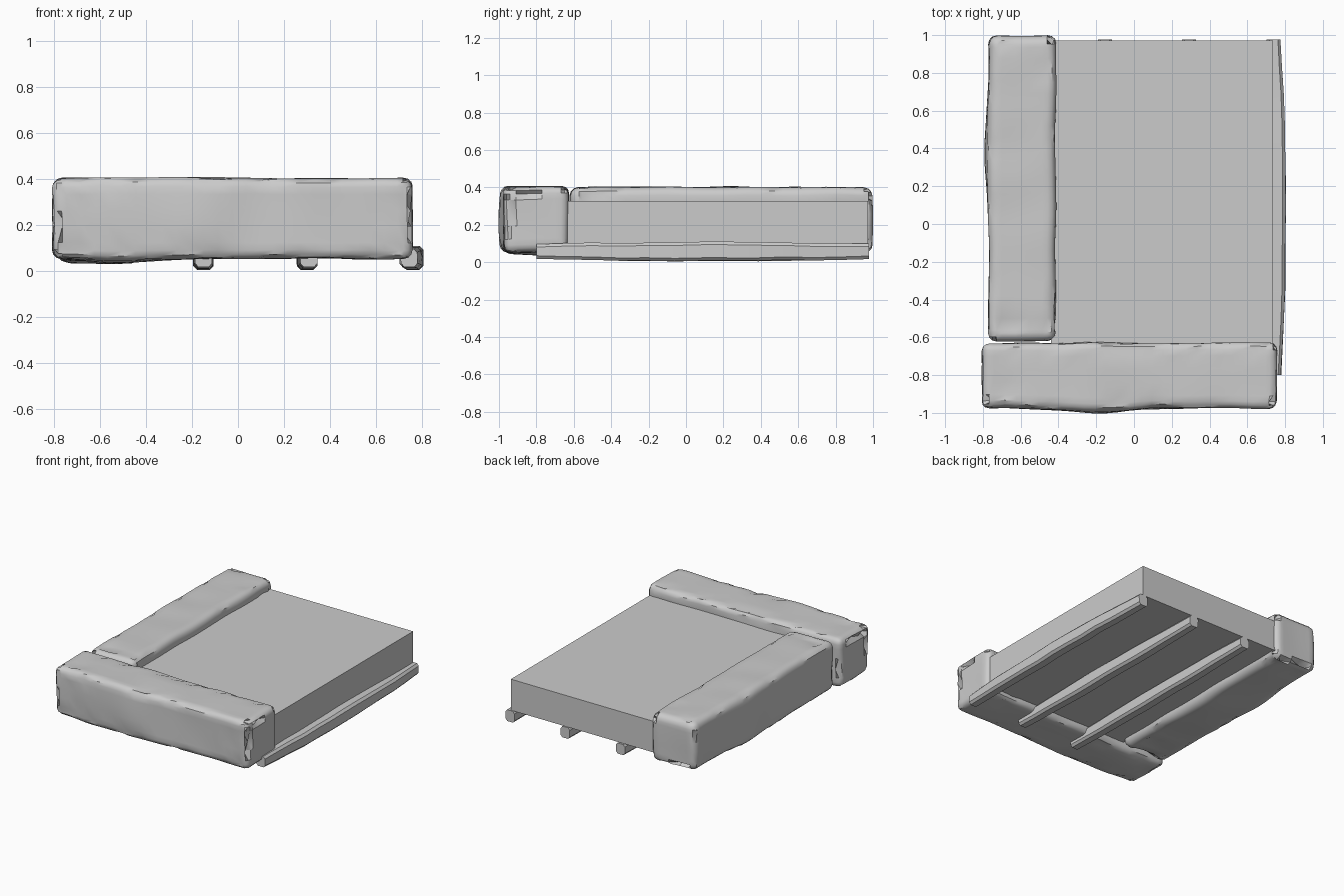
import bpy, bmesh, math, random
from mathutils import Vector, noise

if "Cube" in bpy.data.objects:
    bpy.data.objects.remove(bpy.data.objects["Cube"])


def link(bm, name, smooth=True):
    mesh = bpy.data.meshes.new(name)
    bm.to_mesh(mesh)
    bm.free()
    obj = bpy.data.objects.new(name, mesh)
    bpy.context.collection.objects.link(obj)
    if smooth:
        bpy.ops.object.select_all(action='DESELECT')
        obj.select_set(True)
        bpy.context.view_layer.objects.active = obj
        bpy.ops.object.shade_smooth_by_angle(angle=math.radians(35))
    return obj


def box(lo, hi):
    lo, hi = Vector(lo), Vector(hi)
    bm = bmesh.new()
    bmesh.ops.create_cube(bm, size=1)
    for v in bm.verts:
        v.co = (lo + hi) / 2 + v.co * (hi - lo)
    return bm


def slice_box(bm, lo, hi, counts):
    # adds loop cuts along every axis
    for axis, n in enumerate(counts):
        for i in range(1, n):
            co, no = Vector((0, 0, 0)), Vector((0, 0, 0))
            co[axis] = lo[axis] + (hi[axis] - lo[axis]) * i / n
            no[axis] = 1
            bmesh.ops.bisect_plane(bm, geom=bm.verts[:] + bm.edges[:] + bm.faces[:],
                                   plane_co=co, plane_no=no)


def rough_stone(name, lo, hi, counts, bevel, bulges, seed):
    bm = box(lo, hi)
    bmesh.ops.bevel(bm, geom=bm.edges[:], offset=bevel, segments=3,
                    profile=0.5, affect='EDGES')
    slice_box(bm, lo, hi, counts)
    lo, hi = Vector(lo), Vector(hi)
    mid, half = (lo + hi) / 2, (hi - lo) / 2
    rng = random.Random(seed)
    offset = Vector((seed * 7.3, seed * 3.1, 0))
    for v in bm.verts:
        co = v.co.copy()
        v.co += noise.noise_vector(co * 4 + offset) * 0.009
        rel = Vector([(co[i] - mid[i]) / half[i] for i in range(3)])
        # small chips along the rims
        if sum(abs(r) > 0.75 for r in rel) >= 2 and rng.random() < 0.12:
            v.co += (mid - co) * Vector((abs(rel.x) > .97, abs(rel.y) > .97, abs(rel.z) > .9)) * 0.06
        # broad swellings on one side
        for centre, radius, push in bulges:
            push = Vector(push)
            side = max(0, rel.dot(push.normalized()))
            d = (co - Vector(centre)).length / radius
            v.co += push * side * math.exp(-d * d)
    return link(bm, name)


# Rough stone blocks
rough_stone("front_stone", (-0.805, -0.975, 0.055), (0.755, -0.63, 0.405),
            (26, 5, 5), 0.038,
            [((-0.2, -0.97, 0.2), 0.22, (0, -0.028, 0)),
             ((-0.2, -0.97, 0.06), 0.13, (0, 0, 0.03)),
             ((-0.5, -0.8, 0.05), 0.2, (0, 0, -0.02)),
             ((0.65, -0.97, 0.06), 0.12, (0, 0.02, 0))], 1)
rough_stone("left_stone", (-0.77, -0.62, 0.055), (-0.415, 0.995, 0.403),
            (5, 27, 5), 0.045,
            [((-0.77, 0.38, 0.2), 0.22, (-0.022, 0, 0)),
             ((-0.6, 0.1, 0.05), 0.45, (0, 0, -0.022))], 2)

# Flat slab
link(box((-0.44, -0.64, 0.1), (0.735, 0.972, 0.327)), "slab", False)


# Wooden support rails
def rail(name, x_back, x_mid, x_front, seed):
    lo, hi = (-0.043, -0.80, 0.018), (0.043, 0.978, 0.097)
    bm = box(lo, hi)
    edges = [e for e in bm.edges
             if abs(e.verts[0].co.y - e.verts[1].co.y) > 1]
    bmesh.ops.bevel(bm, geom=edges, offset=0.016, segments=1, affect='EDGES')
    slice_box(bm, lo, hi, (1, 12, 1))
    for v in bm.verts:
        t = (v.co.y - 0.09) / 0.889
        end = x_back if t > 0 else x_front
        bow = 1 - t * t
        v.co.x *= 0.85 + 0.15 * bow
        v.co.x += end + (x_mid - end) * bow
        v.co.z += (0.011 if v.co.z > 0.06 else -0.012) * bow
        n = noise.noise_vector(Vector((seed * 5.7, v.co.y * 5, v.co.z * 8)))
        v.co += Vector((n.x, 0, n.z)) * 0.006
    link(bm, name)


rail("rail_left", -0.155, -0.15, -0.15, 3)
rail("rail_middle", 0.29, 0.30, 0.305, 4)
rail("rail_right", 0.738, 0.76, 0.742, 5)
